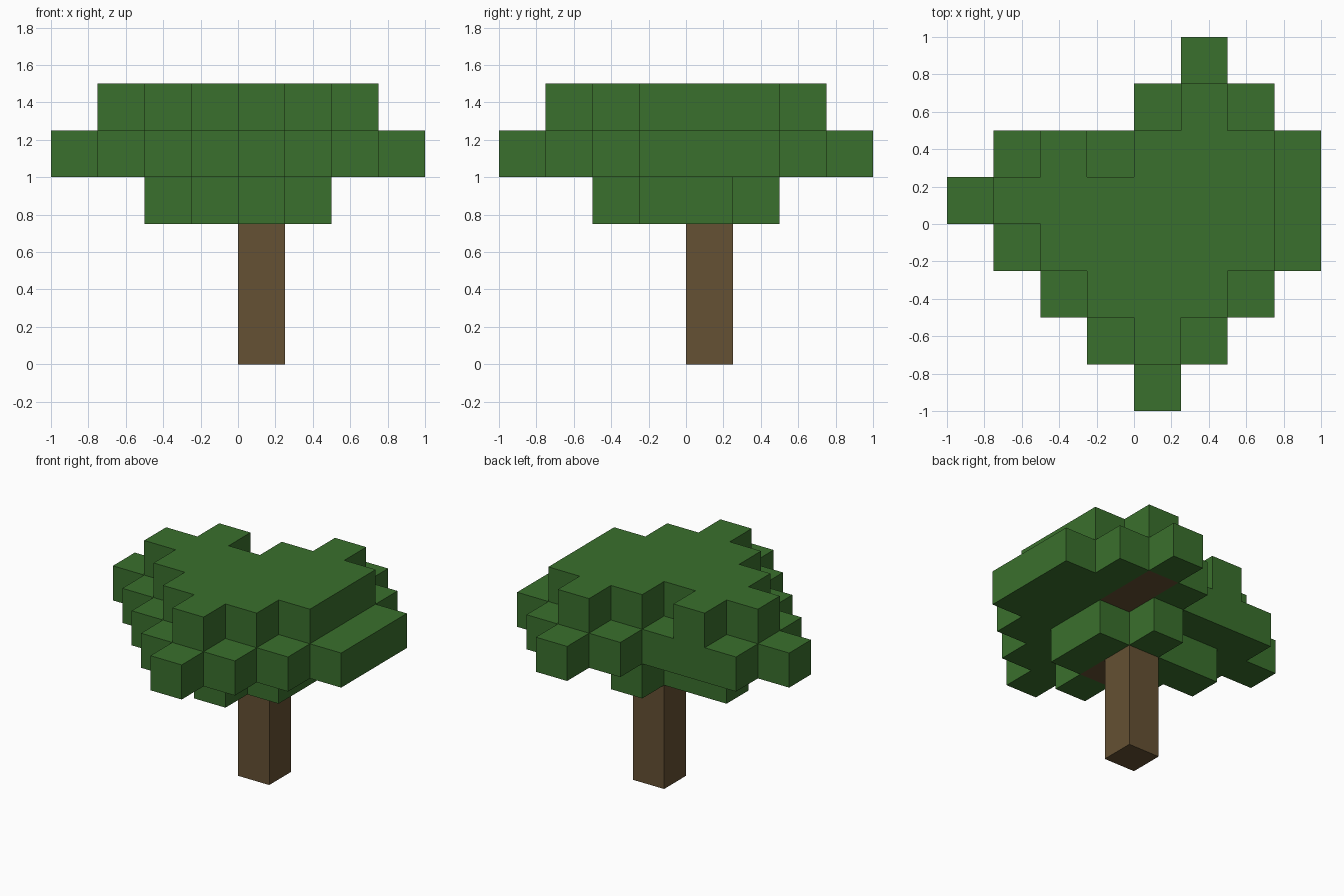
import bpy
import bmesh
from mathutils import Vector

if "Cube" in bpy.data.objects:
    bpy.data.objects.remove(bpy.data.objects["Cube"], do_unlink=True)

BLOCK = 0.25


def make_material(name, color):
    mat = bpy.data.materials.new(name)
    mat.use_nodes = True
    mat.diffuse_color = color
    mat.node_tree.nodes["Principled BSDF"].inputs["Base Color"].default_value = color
    return mat


def layer(level, first_row, spans):
    """Blocks of one level; each span is (first, last) column, rows go front to back."""
    return {(x, first_row + n, level)
            for n, row in enumerate(spans)
            for a, b in row
            for x in range(a, b + 1)}


def build_blocks(name, cells, solid, mat):
    """Skin a set of blocks, keeping only the sides that touch no other block."""
    bm = bmesh.new()
    for cell in sorted(cells):
        center = Vector(cell) + Vector((0.5, 0.5, 0.5))
        for axis in range(3):
            for sign in (-1, 1):
                normal = Vector((0, 0, 0))
                normal[axis] = sign
                if tuple(int(c + n) for c, n in zip(cell, normal)) in solid:
                    continue
                u = Vector((0, 0, 0))
                u[(axis + 1) % 3] = 0.5
                v = normal.cross(u)
                mid = center + normal * 0.5
                corners = (mid - u - v, mid + u - v, mid + u + v, mid - u + v)
                bm.faces.new([bm.verts.new(c * BLOCK) for c in corners])
    bmesh.ops.remove_doubles(bm, verts=bm.verts, dist=0.001)
    mesh = bpy.data.meshes.new(name)
    bm.to_mesh(mesh)
    bm.free()
    mesh.materials.append(mat)
    obj = bpy.data.objects.new(name, mesh)
    bpy.context.collection.objects.link(obj)
    return obj


leaf_green = make_material("leaf_green", (0.042, 0.162, 0.026, 1))
bark_brown = make_material("bark_brown", (0.130, 0.082, 0.033, 1))

# Trunk and the branches that fork inside the crown
trunk = {(0, 0, z) for z in range(4)}
branches = {(0, -1, 3), (1, 1, 4), (1, 2, 4)}

# Three levels of leaves
lower = layer(3, -2, [[(0, 0)], [(-1, 1)], [(-2, 1)], [(0, 0)]])
middle = layer(4, -4, [[(0, 0)], [(-1, 1)], [(-2, 2)], [(-3, 3)],
                       [(-4, 3)], [(-3, 3)], [(0, 2)], [(1, 1)]])
upper = layer(5, -3, [[(0, 0)], [(-1, 1)], [(-2, 2)], [(-3, 2)],
                      [(-2, -2), (0, 2)], [(1, 1)]])

wood = trunk | branches
solid = wood | lower | middle | upper

build_blocks("trunk", trunk, solid, bark_brown)
build_blocks("branches", branches, solid, bark_brown)
build_blocks("lower_leaves", lower - wood, solid, leaf_green)
build_blocks("middle_leaves", middle - wood, solid, leaf_green)
build_blocks("upper_leaves", upper - wood, solid, leaf_green)
